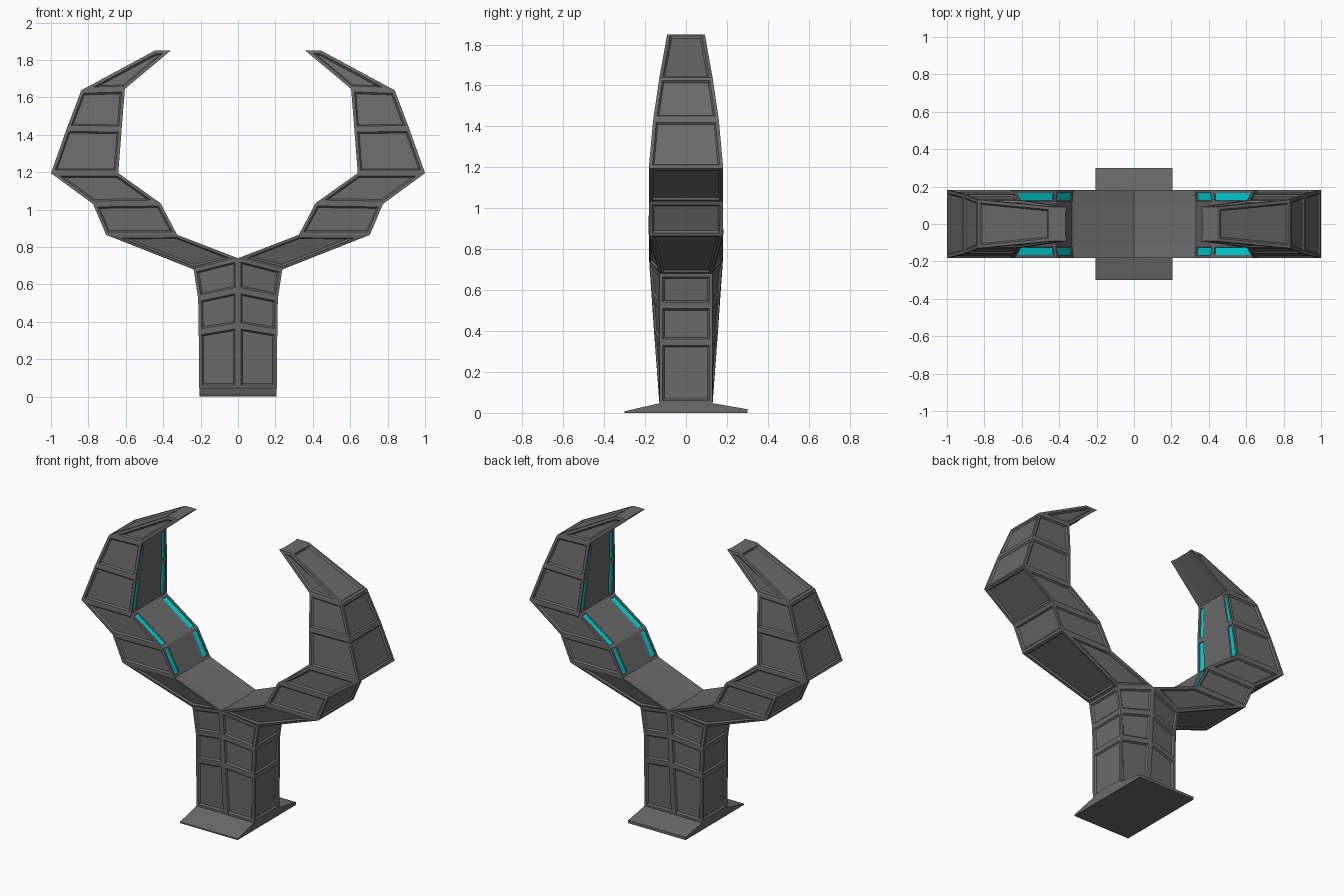
import bpy, bmesh
from mathutils import Vector

if "Cube" in bpy.data.objects:
    bpy.data.objects.remove(bpy.data.objects["Cube"])


def material(name, color):
    m = bpy.data.materials.new(name)
    m.diffuse_color = color
    m.use_nodes = True
    m.node_tree.nodes["Principled BSDF"].inputs["Base Color"].default_value = m.diffuse_color
    return m


GREY = material("dark_grey_metal", (0.145, 0.145, 0.145, 1))
CYAN = material("cyan_glow", (0.0, 0.68, 0.71, 1))


def skin(bm, rings, closed):
    """Quads between successive rings; returns rows of faces."""
    vs = [[bm.verts.new(p) for p in r] for r in rings]
    n = len(rings[0])
    rows = []
    for a, b in zip(vs, vs[1:]):
        rows.append([bm.faces.new((a[i], a[(i + 1) % n], b[(i + 1) % n], b[i]))
                     for i in range(n if closed else n - 1)])
    return vs, rows


def recess(bm, faces, frame, slope, depth):
    """Frame each face, then sink the panel inside it."""
    bm.normal_update()
    bmesh.ops.inset_individual(bm, faces=faces, thickness=frame, use_even_offset=True)
    bm.normal_update()
    bmesh.ops.inset_individual(bm, faces=faces, thickness=slope, depth=-depth,
                               use_even_offset=True)


def finish(bm, name, mirror=True):
    me = bpy.data.meshes.new(name)
    bm.normal_update()
    bm.to_mesh(me)
    bm.free()
    me.materials.append(GREY)
    me.materials.append(CYAN)
    ob = bpy.data.objects.new(name, me)
    bpy.context.collection.objects.link(ob)
    if mirror:
        mod = ob.modifiers.new("mirror", 'MIRROR')
        mod.use_axis[0] = True
        mod.merge_threshold = 0.0005
    return ob


# Base plate: sloped foot front and back
bm = bmesh.new()
profile = [(-.30, 0), (.30, 0), (.30, .018), (.13, .047), (-.13, .047), (-.30, .008)]
ends, _ = skin(bm, [[(x, y, z) for y, z in profile] for x in (-.207, .207)], True)
bm.faces.new(ends[0])
bm.faces.new(ends[1])
bmesh.ops.recalc_face_normals(bm, faces=bm.faces)
finish(bm, "base_plate", mirror=False)

# Column: (edge x, edge z, centre z, centre half depth), ridge grows along the middle
levels = [(.208, .045, .045, .13), (.21, .345, .38, .155),
          (.213, .525, .57, .168), (.237, .68, .74, .18)]
bm = bmesh.new()
rings = [[(0, -yc, zc), (x, -.13, z), (x, .13, z), (0, yc, zc)]
         for x, z, zc, yc in levels]
_, rows = skin(bm, rings, False)
recess(bm, [f for r in rows for f in r], .016, .008, .01)
finish(bm, "column")

# Curved arms: (inner x, z), (outer x, z), inner half depth, outer half depth
stations = [((0, .74), (.237, .68), .18, .13),
            ((.325, .865), (.705, .865), .182, .18),
            ((.415, 1.035), (.775, 1.03), .182, .182),
            ((.64, 1.195), (1.0, 1.195), .182, .182),
            ((.622, 1.43), (.915, 1.435), .16, .16),
            ((.605, 1.645), (.838, 1.638), .128, .13),
            ((.36, 1.85), (.445, 1.85), .092, .092)]
rings = []
for inner, outer, yi, yo in stations:
    i, o = Vector(inner), Vector(outer)
    c = i + (o - i).normalized() * .006      # slightly sunken middle of the inner face
    if i.x == 0:
        c = Vector((0, i.y - .006))
    k = yi * .6
    rings.append([(o.x, -yo, o.y), (o.x, yo, o.y), (i.x, yi, i.y),
                  (c.x, k, c.y), (c.x, -k, c.y), (i.x, -yi, i.y)])
bm = bmesh.new()
vs, rows = skin(bm, rings, True)
bm.faces.new(vs[-1])
panels = [r[i] for r in rows for i in (0, 1, 5)]
strips = [r[i] for r in rows[1:5] for i in (2, 4)]
recess(bm, panels, .016, .008, .01)
recess(bm, strips, .015, .002, .006)
for f in strips:
    f.material_index = 1
finish(bm, "arms")
